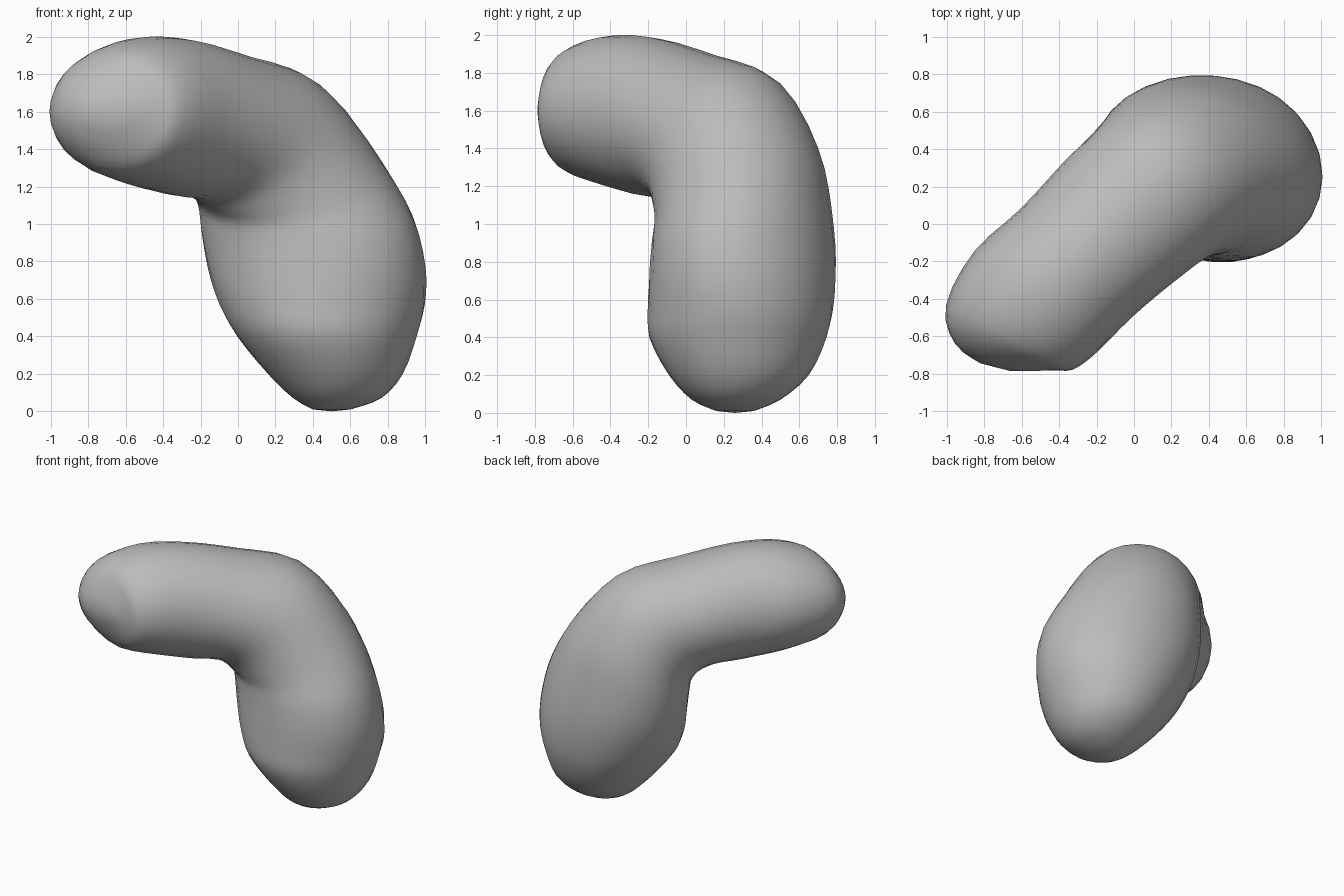
import bpy, bmesh
from math import sin, cos, radians, pi
from mathutils import Vector

old = bpy.data.objects.get("Cube")
if old:
    bpy.data.objects.remove(old, do_unlink=True)

SIDES = 28
STEPS = 3

# Cross-sections from the base to the tip:
# centre x, y, z, heading, pitch, half width, half depth
SECTIONS = [
    (.50, .26, .01, 0, 0, .10, .10),
    (.53, .265, .07, 0, 0, .235, .235),
    (.52, .28, .20, 0, 0, .36, .37),
    (.475, .275, .40, -4, 0, .48, .47),
    (.45, .29, .57, -11, 1, .55, .49),
    (.42, .30, .77, -18, 4, .59, .485),
    (.37, .295, 1.0, -22, 12, .585, .465),
    (.28, .27, 1.215, -29, 27, .525, .455),
    (.115, .17, 1.43, -39, 50, .46, .455),
    (-.08, .01, 1.515, -45, 72, .435, .405),
    (-.31, -.21, 1.57, -44, 88, .415, .42),
    (-.52, -.41, 1.60, -39, 90, .425, .395),
    (-.665, -.605, 1.60, -27, 90, .38, .325),
    (-.69, -.71, 1.60, -15, 90, .275, .205),
    (-.67, -.765, 1.60, -8, 90, .15, .09),
]


def blend(a, b, c, d, t):
    """Smooth curve through b and c."""
    return .5 * (2 * b + (c - a) * t + (2 * a - 5 * b + 4 * c - d) * t * t
                 + (3 * b - a - 3 * c + d) * t ** 3)


def refine(rows):
    last = len(rows) - 1
    out = []
    for i in range(last):
        near = [rows[max(0, min(last, i + k))] for k in (-1, 0, 1, 2)]
        for s in range(STEPS):
            out.append([blend(*vals, s / STEPS) for vals in zip(*near)])
    return out + [rows[-1]]


def ring(bm, section):
    x, y, z, heading, pitch, width, depth = section
    h, p = radians(heading), radians(pitch)
    across = Vector((cos(h), sin(h), 0))
    up = Vector((-sin(h) * cos(p), cos(h) * cos(p), sin(p)))
    turns = [2 * pi * k / SIDES for k in range(SIDES)]
    return [bm.verts.new(Vector((x, y, z)) + across * width * cos(t) + up * depth * sin(t))
            for t in turns]


# Bent body, skinned through the cross-sections
bm = bmesh.new()
rings = [ring(bm, s) for s in refine(SECTIONS)]
for low, high in zip(rings, rings[1:]):
    for k in range(SIDES):
        n = (k + 1) % SIDES
        bm.faces.new((low[k], low[n], high[n], high[k]))

# Rounded ends
for loop, tip in ((rings[0], (.50, .26, 0)), (rings[-1], (-.66, -.785, 1.6))):
    pole = bm.verts.new(tip)
    for k in range(SIDES):
        bm.faces.new((loop[k], loop[(k + 1) % SIDES], pole))
bmesh.ops.recalc_face_normals(bm, faces=bm.faces)
for face in bm.faces:
    face.smooth = True

mesh = bpy.data.meshes.new("bent_body")
bm.to_mesh(mesh)
bm.free()
body = bpy.data.objects.new("bent_body", mesh)
bpy.context.collection.objects.link(body)

# Plain grey surface
grey = bpy.data.materials.new("plain_grey")
grey.use_nodes = True
colour = (.5, .5, .5, 1)
grey.diffuse_color = colour
grey.node_tree.nodes["Principled BSDF"].inputs["Base Color"].default_value = colour
mesh.materials.append(grey)
